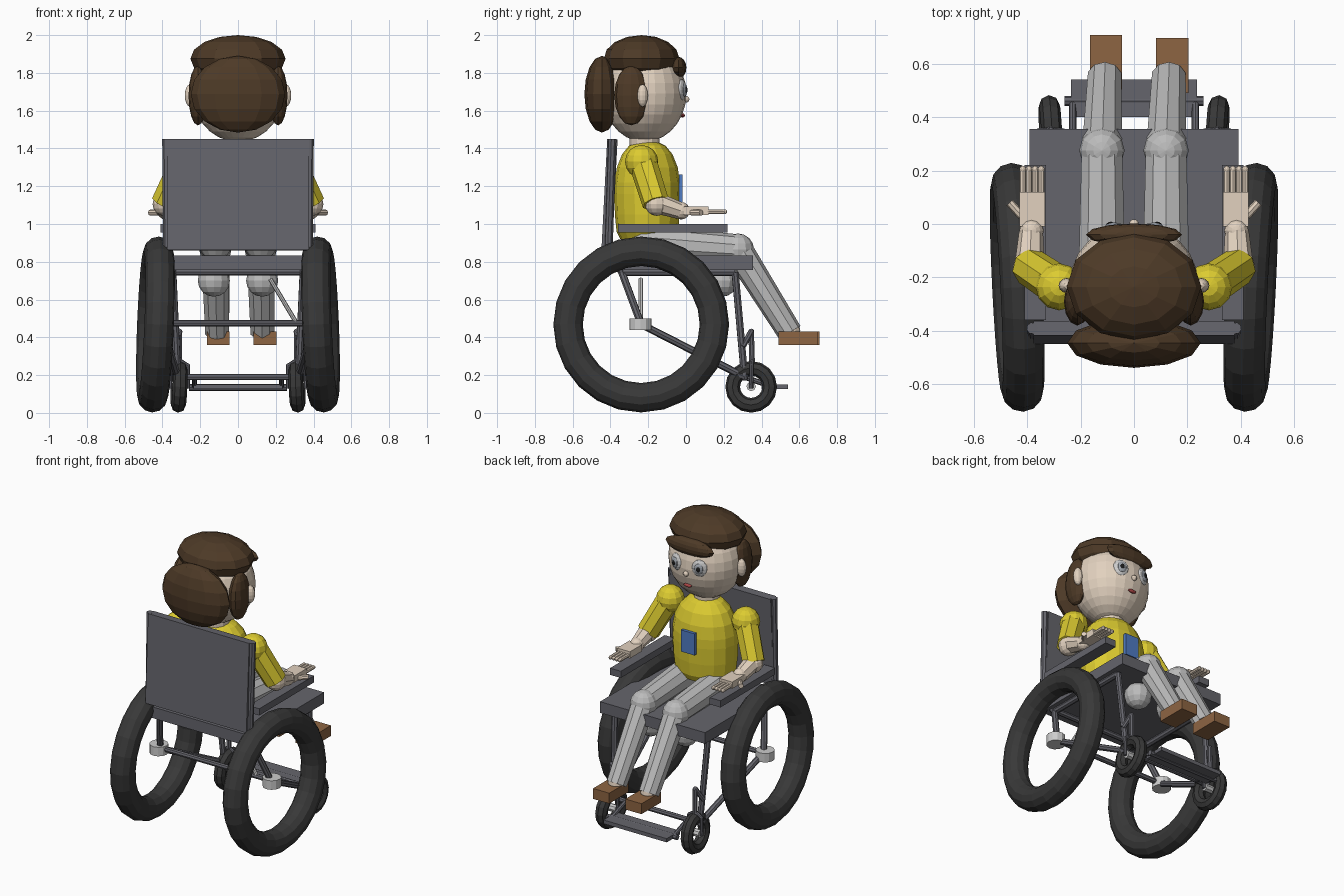
import bpy, math
from mathutils import Vector

if "Cube" in bpy.data.objects:
    bpy.data.objects.remove(bpy.data.objects["Cube"])


def mat(name, r, g, b):
    m = bpy.data.materials.new(name)
    m.diffuse_color = (r, g, b, 1)
    m.use_nodes = True
    m.node_tree.nodes["Principled BSDF"].inputs["Base Color"].default_value = m.diffuse_color
    return m


SKIN = mat("skin", .76, .64, .52)
HAIR = mat("hair", .075, .042, .02)
SHIRT = mat("shirt", .72, .6, .03)
PANTS = mat("trousers", .5, .5, .5)
SHOE = mat("shoe_leather", .27, .13, .055)
FRAME = mat("frame", .13, .13, .15)
TYRE = mat("rubber", .04, .04, .04)
BLUE = mat("blue", .08, .2, .55)
LIGHT = mat("light_metal", .55, .55, .55)
EYE = mat("eye_grey", .35, .38, .42)
BLACK = mat("black", .01, .01, .01)
RED = mat("lip", .4, .06, .06)


def done(name, m):
    o = bpy.context.object
    o.name = name
    o.data.materials.append(m)
    return o


def ball(name, c, r, m, seg=12, rings=8, rot=(0, 0, 0)):
    bpy.ops.mesh.primitive_uv_sphere_add(segments=seg, ring_count=rings, radius=1, location=c, rotation=rot)
    bpy.context.object.scale = (r, r, r) if isinstance(r, (int, float)) else r
    return done(name, m)


def box(name, c, size, m, rot=(0, 0, 0)):
    bpy.ops.mesh.primitive_cube_add(size=1, location=c, rotation=rot)
    bpy.context.object.scale = size
    return done(name, m)


def rod(name, p, q, r, m, r2=None, sides=8):
    p, q = Vector(p), Vector(q)
    d = q - p
    bpy.ops.mesh.primitive_cone_add(vertices=sides, radius1=r, radius2=r if r2 is None else r2,
                                    depth=d.length, location=(p + q) / 2,
                                    rotation=d.to_track_quat('Z', 'Y').to_euler())
    return done(name, m)


def tube(name, pts, r, m):
    for i, (a, b) in enumerate(zip(pts, pts[1:])):
        rod(f"{name}_{i}", a, b, r, m)
        if i:
            ball(f"{name}_joint_{i}", a, r, m, 8, 6)


def ring(name, c, axis, R, r, m, seg=24, sides=12):
    bpy.ops.mesh.primitive_torus_add(major_segments=seg, minor_segments=sides, major_radius=R, minor_radius=r,
                                     location=c, rotation=Vector(axis).to_track_quat('Z', 'Y').to_euler())
    return done(name, m)


def lathe(name, c, profile, sx, sy, m, n=16):
    verts, faces = [], []
    for r, z in profile:
        for k in range(n):
            a = 2 * math.pi * k / n
            verts.append((r * sx * math.cos(a), r * sy * math.sin(a), z))
    for i in range(len(profile) - 1):
        for k in range(n):
            j = (k + 1) % n
            faces.append((i * n + k, i * n + j, (i + 1) * n + j, (i + 1) * n + k))
    faces += [tuple(reversed(range(n))), tuple(range(len(verts) - n, len(verts)))]
    me = bpy.data.meshes.new(name)
    me.from_pydata(verts, [], faces)
    o = bpy.data.objects.new(name, me)
    o.location = c
    me.materials.append(m)
    bpy.context.collection.objects.link(o)


# chair: seat, backrest, cross bars, footplate
box("seat", (0, -.03, .795), (.78, .77, .075), FRAME)
box("backrest", (0, -.405, 1.155), (.75, .055, .59), FRAME, (math.radians(-3), 0, 0))
rod("axle_bar", (-.4, -.24, .475), (.4, -.24, .475), .017, FRAME)
rod("front_cross_bar", (-.3, .31, .19), (.3, .31, .19), .017, FRAME)
rod("rear_seat_bar", (-.34, -.33, .745), (.34, -.33, .745), .018, FRAME)
rod("footplate_bar", (-.26, .46, .135), (.26, .46, .135), .018, FRAME)
box("footplate", (0, .47, .138), (.47, .14, .025), FRAME)
rod("loose_strut", (.17, -.24, .71), (.31, -.24, .475), .012, LIGHT)

for s, side in ((-1, "left"), (1, "right")):
    def P(x, y, z):
        return (s * x, y, z)

    # wheels, slightly cambered and toed out
    axis = (1, -s * .05, s * .04)
    ring("big_wheel_" + side, P(.437, -.237, .468), axis, .388, .078, TYRE)
    ring("caster_" + side, P(.312, .345, .138), axis, .098, .039, TYRE, 16, 8)
    rod("caster_hub_" + side, P(.27, .345, .14), P(.35, .345, .14), .025, LIGHT)
    rod("wheel_hub_" + side, P(.42, -.24, .44), P(.42, -.24, .5), .058, LIGHT, sides=12)
    # frame tubes
    rod("back_post_" + side, P(.38, -.39, 1.45), P(.375, -.41, .85), .022, FRAME)
    tube("rear_tube_" + side, [P(.375, -.41, .85), P(.345, -.34, .745), P(.41, -.24, .475)], .02, FRAME)
    rod("seat_rail_" + side, P(.345, -.34, .745), P(.345, .26, .745), .02, FRAME)
    tube("lower_frame_" + side, [P(.345, .26, .745), P(.32, .31, .19), P(.4, -.22, .46)], .02, FRAME)
    tube("caster_fork_" + side, [P(.34, .3, .35), P(.31, .345, .43), P(.312, .35, .26)], .016, FRAME)
    for dx in (-.047, .047):
        tube(f"fork_leg_{side}_{dx}", [P(.312, .35, .28), P(.312 + dx, .347, .25), P(.312 + dx, .345, .13)],
             .011, FRAME)
    rod("footplate_arm_" + side, P(.23, .31, .19), P(.23, .46, .137), .014, FRAME)
    box("armrest_" + side, P(.37, -.07, .978), (.08, .58, .045), FRAME)

    # legs
    ankle = -.11 if s < 0 else .13
    rod("thigh_" + side, P(.12, -.2, .9), P(.12, .28, .865), .092, PANTS, .08, 10)
    ball("hip_" + side, P(.12, -.2, .9), .09, PANTS)
    ball("knee_" + side, P(.12, .275, .865), .085, PANTS)
    ball("under_knee_" + side, P(.128, .19, .70), .085, PANTS)
    rod("shin_" + side, P(.12, .275, .865), (ankle, .55, .425), .078, PANTS, .066, 10)
    ball("ankle_" + side, (ankle, .555, .435), .05, SKIN)
    box("shoe_" + side, (-.105 if s < 0 else .143, .605 if s < 0 else .593, .395), (.12, .205, .07), SHOE)

    # arms
    ball("shoulder_" + side, P(.28, -.235, 1.33), .088, SHIRT)
    rod("sleeve_" + side, P(.285, -.23, 1.33), P(.39, -.16, 1.11), .076, SHIRT, .072)
    ball("elbow_" + side, P(.39, -.155, 1.105), .062, SKIN)
    rod("forearm_" + side, P(.39, -.15, 1.11), P(.385, -.03, 1.07), .056, SKIN, .045)
    ball("wrist_" + side, P(.383, -.025, 1.07), .046, SKIN)
    box("palm_" + side, P(.38, .055, 1.07), (.095, .13, .045), SKIN)
    for k in range(4):
        x = .347 + .023 * k
        rod(f"finger_{side}_{k}", P(x, .11, 1.065), P(x, .205, 1.065), .012, SKIN)
        ball(f"fingertip_{side}_{k}", P(x, .205, 1.065), .013, SKIN, 8, 6)
    rod("thumb_" + side, P(.42, .03, 1.06), P(.465, .08, 1.06), .016, SKIN)

    # paired face and hair parts
    ball("ear_" + side, P(.252, -.23, 1.68), (.03, .028, .06), SKIN)
    ball("side_hair_" + side, P(.212, -.29, 1.68), (.05, .09, .158), HAIR)
    turn = (0, 0, -s * .35)
    ball("eye_" + side, P(.085, -.024, 1.71), (.05, .022, .056), LIGHT, rot=turn)
    ball("iris_" + side, P(.088, -.01, 1.71), (.03, .014, .036), EYE, rot=turn)
    ball("pupil_" + side, P(.09, -.002, 1.71), (.015, .01, .018), BLACK, rot=turn)

# torso, badge, neck
lathe("torso", (0, -.205, 0), [(.82, .92), (.93, .96), (.98, 1.05), (1, 1.16), (.99, 1.22), (.92, 1.3),
                               (.76, 1.37), (.55, 1.415), (.3, 1.435)], .215, .175, SHIRT)
box("chest_badge", (0, -.028, 1.19), (.1, .02, .145), BLUE)
rod("neck", (0, -.22, 1.38), (0, -.22, 1.5), .08, SKIN, sides=12)

# head and hair
ball("head", (0, -.22, 1.69), (.24, .222, .255), SKIN, 24, 14)
ball("nose", (0, .0, 1.66), .018, SKIN)
ball("mouth", (0, -.018, 1.575), (.03, .012, .011), RED)
ball("hair_cap", (0, -.235, 1.875), (.252, .2, .125), HAIR)
ball("back_hair", (0, -.445, 1.687), (.25, .093, .203), HAIR)
ball("fringe", (0, -.04, 1.828), (.18, .042, .057), HAIR)
